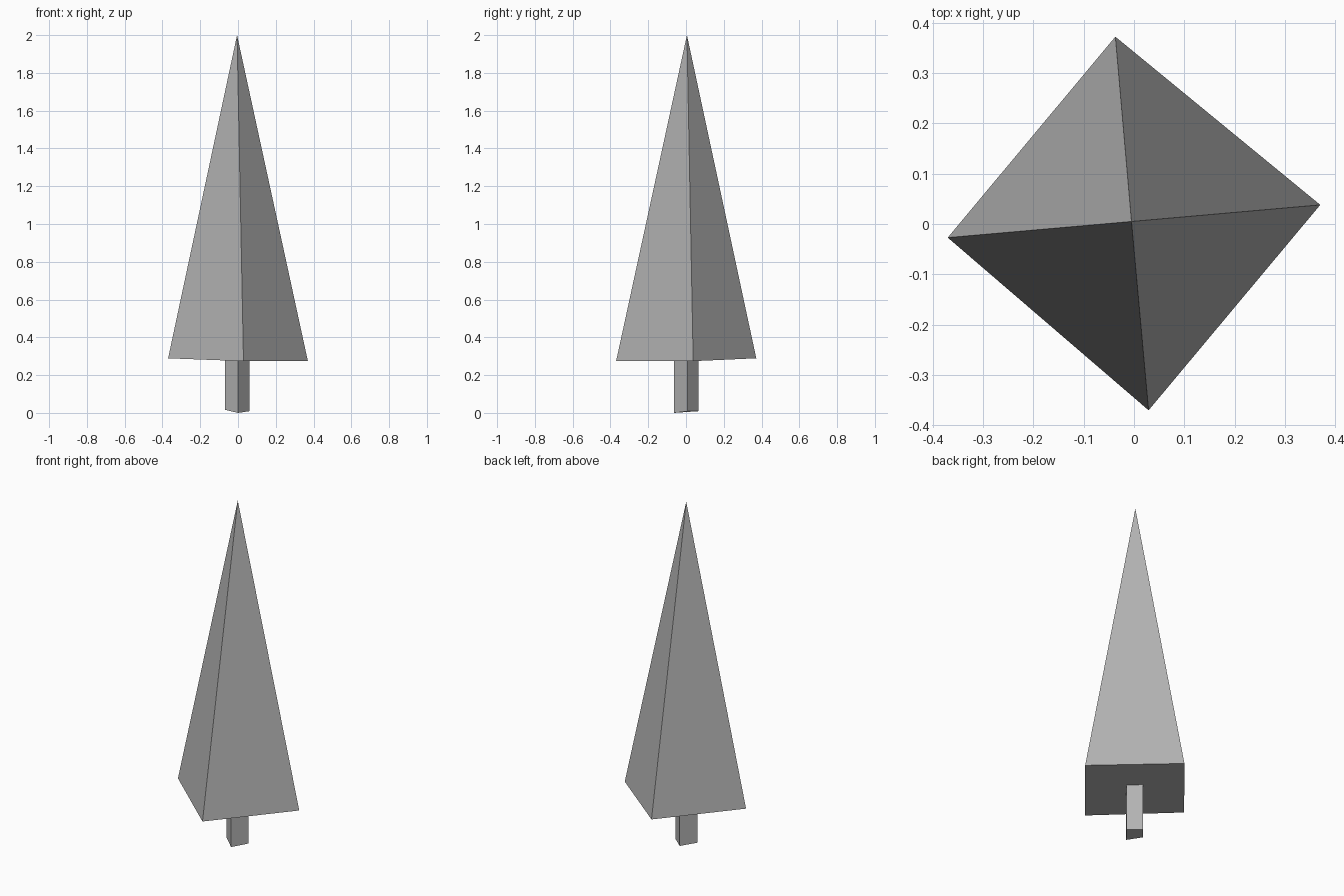
import bpy, bmesh

if "Cube" in bpy.data.objects:
    bpy.data.objects.remove(bpy.data.objects["Cube"])

grey = bpy.data.materials.new("mid_grey")
grey.diffuse_color = (0.45, 0.45, 0.45, 1)
grey.use_nodes = True
grey.node_tree.nodes["Principled BSDF"].inputs["Base Color"].default_value = grey.diffuse_color


def build(name, rings, tip=None):
    """Stack four-cornered rings into walls, close the bottom, add an optional tip."""
    bm = bmesh.new()
    loops = [[bm.verts.new(p) for p in ring] for ring in rings]
    for low, high in zip(loops, loops[1:]):
        for i in range(4):
            j = (i + 1) % 4
            bm.faces.new((low[i], low[j], high[j], high[i]))
    if tip:
        top = bm.verts.new(tip)
        for i in range(4):
            bm.faces.new((loops[-1][i], loops[-1][(i + 1) % 4], top))
    bm.faces.new(loops[0][::-1])
    mesh = bpy.data.meshes.new(name)
    bm.to_mesh(mesh)
    bm.free()
    mesh.materials.append(grey)
    obj = bpy.data.objects.new(name, mesh)
    bpy.context.collection.objects.link(obj)
    return obj


# Foliage: slightly turned four-sided cone with a flat underside
# corners run left, front, right, back (anticlockwise from above)
skirt = [(-0.37, -0.027, 0.289), (0.029, -0.37, 0.274),
         (0.37, 0.038, 0.274), (-0.037, 0.372, 0.289)]
build("foliage", [skirt], tip=(-0.005, 0.005, 2.0))

# Trunk: square post with an uneven foot, reaching up into the foliage
foot = [(-0.068, -0.008, 0.016), (0.0, -0.064, 0.0),
        (0.061, 0.009, 0.009), (-0.006, 0.067, 0.009)]
head = [(x, y, 0.37) for x, y, z in foot]
build("trunk", [foot, head])
